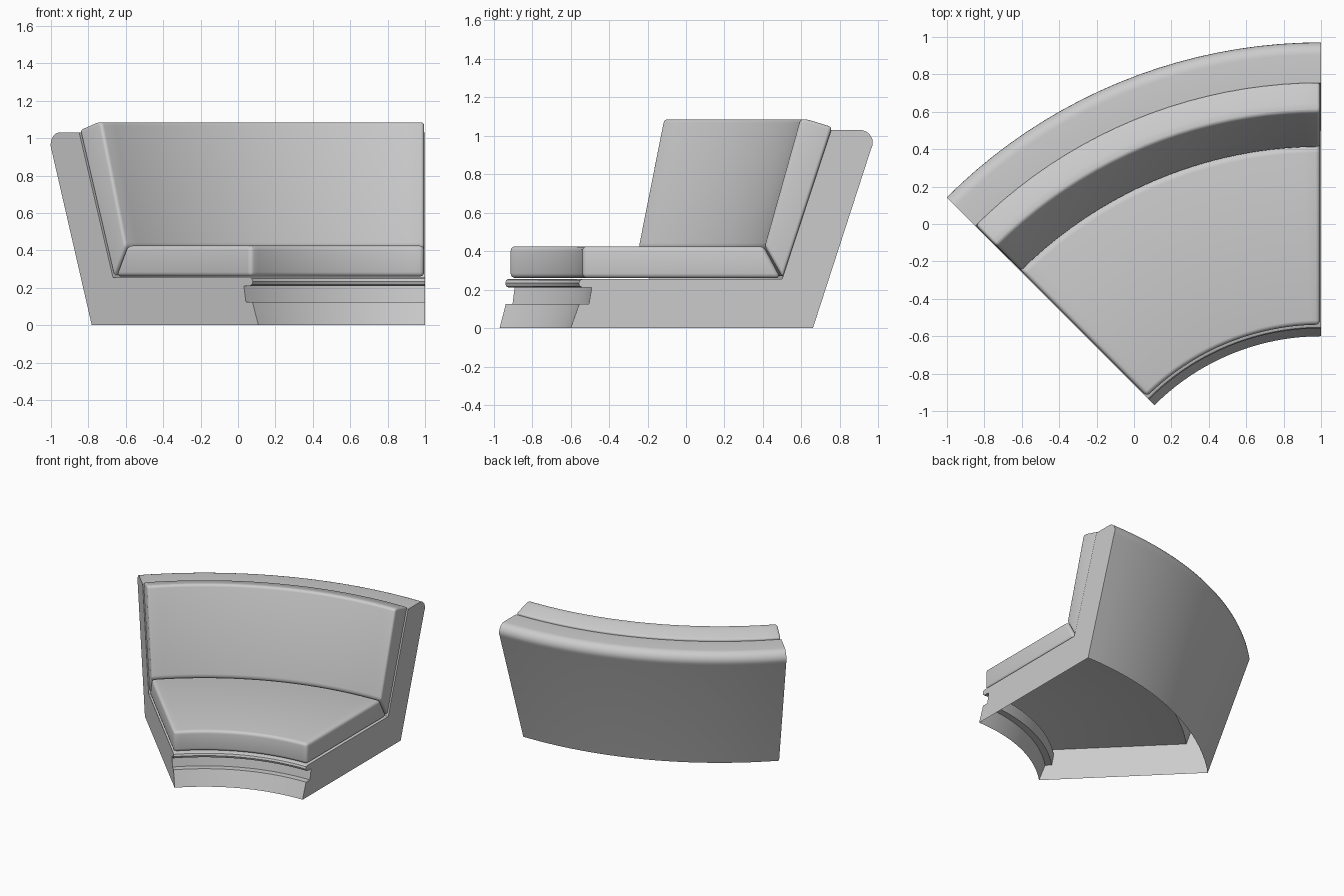
import bpy, bmesh, math

default = bpy.data.objects.get("Cube")
if default:
    bpy.data.objects.remove(default, do_unlink=True)

CENTRE_X, CENTRE_Y = 1.0, -1.86   # centre of the bench's arc
SWEEP = math.radians(45)
STEPS = 20

grey = bpy.data.materials.new("plain grey")
grey.use_nodes = True
colour = (0.6, 0.6, 0.6, 1)
grey.diffuse_color = colour
grey.node_tree.nodes["Principled BSDF"].inputs["Base Color"].default_value = colour


def sweep(name, profile, inset=0.0, bevel=0.0, open_bottom=False):
    """Turn a (radius, height) outline through the arc and cap both ends."""
    bm = bmesh.new()
    rings = []
    for i in range(STEPS + 1):
        ring = []
        for r, z in profile:
            margin = inset / r
            a = math.pi / 2 + margin + (SWEEP - 2 * margin) * i / STEPS
            ring.append(bm.verts.new((CENTRE_X + r * math.cos(a),
                                      CENTRE_Y + r * math.sin(a), z)))
        rings.append(ring)
    n = len(profile)
    for a, b in zip(rings, rings[1:]):
        for j in range(n - 1 if open_bottom else n):
            k = (j + 1) % n
            bm.faces.new((a[j], a[k], b[k], b[j]))
    bm.faces.new(rings[0][::-1])
    bm.faces.new(rings[-1])
    bmesh.ops.recalc_face_normals(bm, faces=bm.faces)
    mesh = bpy.data.meshes.new(name)
    bm.to_mesh(mesh)
    bm.free()
    mesh.materials.append(grey)
    obj = bpy.data.objects.new(name, mesh)
    bpy.context.collection.objects.link(obj)
    bpy.ops.object.select_all(action="DESELECT")
    obj.select_set(True)
    bpy.context.view_layer.objects.active = obj
    if bevel:
        mod = obj.modifiers.new("soft edges", "BEVEL")
        mod.width = bevel
        mod.segments = 4
        mod.limit_method = "ANGLE"
        mod.angle_limit = math.radians(15)
        bpy.ops.object.modifier_apply(modifier=mod.name)
    bpy.ops.object.shade_smooth_by_angle(angle=math.radians(35))
    return obj


# Hollow frame: plinth, recessed band, rounded lip, deck and backrest
plinth = [(1.26, 0), (1.305, 0.125), (1.355, 0.125), (1.37, 0.21)]
lip = [(1.325, 0.21), (1.308, 0.217), (1.302, 0.233), (1.308, 0.249), (1.325, 0.256)]
back = [(2.36, 0.256), (2.615, 1.03)]
roll = [(2.765 + 0.066 * math.cos(math.radians(a)), 0.964 + 0.066 * math.sin(math.radians(a)))
        for a in range(90, -31, -15)]
sweep("bench_frame", plinth + lip + back + roll + [(2.52, 0)], open_bottom=True)

# Cushions meeting at a mitred joint
sweep("seat_cushion", [(1.322, 0.26), (1.322, 0.425), (2.265, 0.425), (2.352, 0.26)],
      inset=0.005, bevel=0.024)
sweep("back_cushion", [(2.364, 0.262), (2.27, 0.425), (2.455, 1.085), (2.49, 1.085),
                       (2.62, 1.045)],
      inset=0.005, bevel=0.02)
